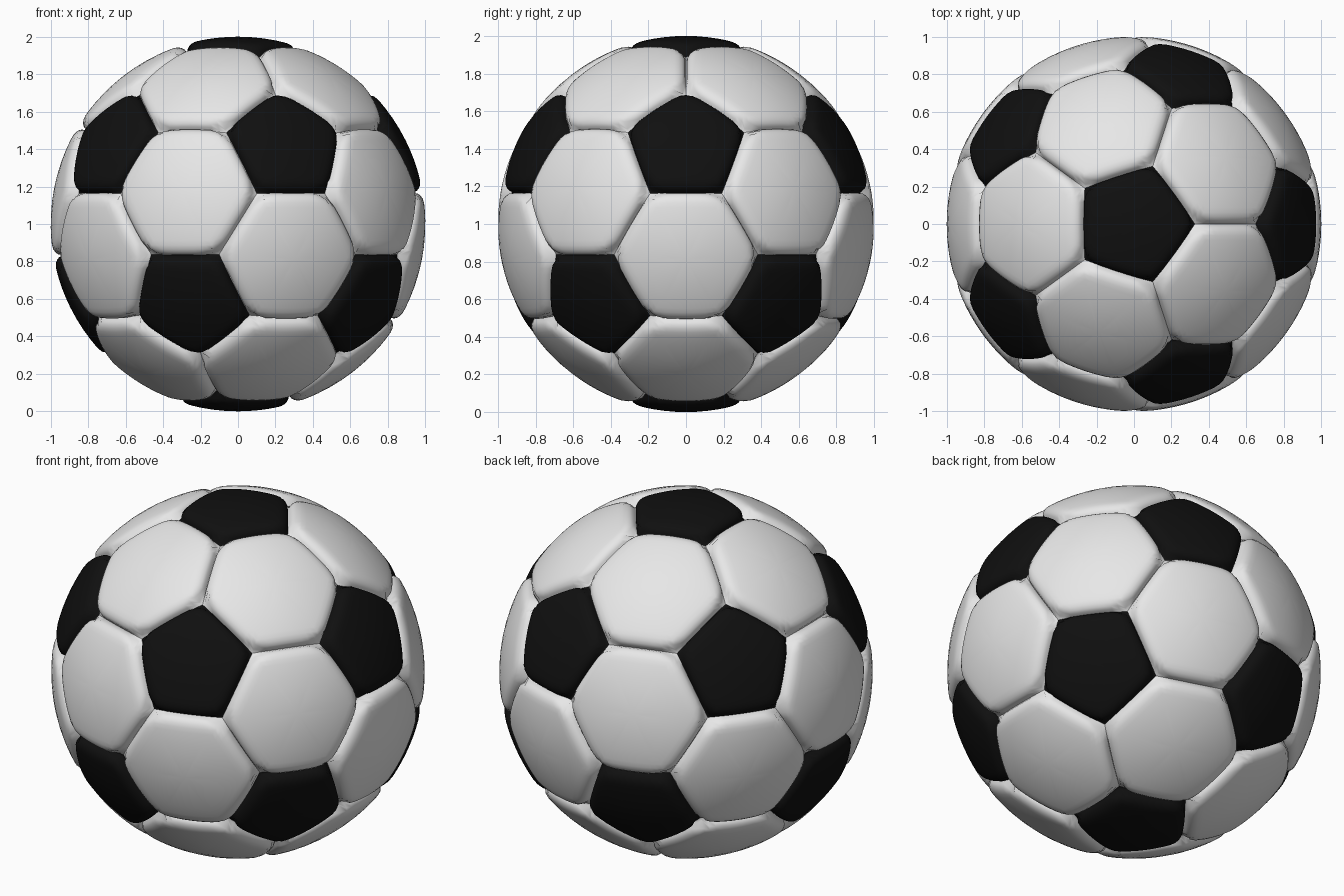
import bpy, bmesh, math
from itertools import combinations
from mathutils import Vector

if "Cube" in bpy.data.objects:
    bpy.data.objects.remove(bpy.data.objects["Cube"])

R, GROOVE, WIDTH = 1.0, 0.945, 0.075      # ball radius, seam radius, rounded rim width
RINGS = [0, .2, .4, .58, .68, .76, .83, .89, .94, .975, 1]
SEG = 10                                   # segments along each panel edge


def material(name, v):
    m = bpy.data.materials.new(name)
    m.diffuse_color = (v, v, v, 1)
    m.use_nodes = True
    m.node_tree.nodes["Principled BSDF"].inputs["Base Color"].default_value = m.diffuse_color
    return m


# Icosahedron corners: a pole at top and bottom, two rings of five
lat = math.atan(0.5)
ico = [Vector((0, 0, 1)), Vector((0, 0, -1))]
for k in range(5):
    for s, off in ((1, 0), (-1, 36)):
        a = math.radians(72 * k + off)
        ico.append(Vector((math.cos(lat) * math.cos(a), math.cos(lat) * math.sin(a), s * math.sin(lat))))


def near(a, b):
    return 0.1 < (a - b).length < 1.2


def ordered(points):
    """Sort panel corners counter-clockwise seen from outside."""
    c = sum(points, Vector()).normalized()
    u = (points[0] - c * points[0].dot(c)).normalized()
    v = c.cross(u)
    return c, sorted(points, key=lambda p: math.atan2(p.dot(v), p.dot(u)))


def add_panel(bm, points):
    """Puffed panel: spherical in the middle, rounded down into the seams."""
    c, pts = ordered([p.normalized() for p in points])
    n = len(pts)
    walls = [pts[i].cross(pts[(i + 1) % n]).normalized() for i in range(n)]

    def surface(p):
        d = p.normalized()
        u = math.sqrt(sum(max(0, 1 - d.dot(w) / WIDTH) ** 2 for w in walls))
        r = GROOVE + (R - GROOVE) * math.sqrt(max(0, 1 - min(u, 1) ** 2.4))
        return bm.verts.new(d * r + Vector((0, 0, 1)))

    rim = [pts[i].lerp(pts[(i + 1) % n], j / SEG) for i in range(n) for j in range(SEG)]
    centre = surface(c)
    prev = None
    for t in RINGS[1:]:
        ring = [surface(c.lerp(p, t)) for p in rim]
        for i in range(len(ring)):
            j = (i + 1) % len(ring)
            if prev:
                bm.faces.new((prev[i], ring[i], ring[j], prev[j]))
            else:
                bm.faces.new((centre, ring[i], ring[j]))
        prev = ring


def build(name, panels, mat):
    bm = bmesh.new()
    for p in panels:
        add_panel(bm, p)
    for f in bm.faces:
        f.smooth = True
    me = bpy.data.meshes.new(name)
    bm.to_mesh(me)
    bm.free()
    me.materials.append(mat)
    bpy.context.collection.objects.link(bpy.data.objects.new(name, me))


# Black pentagons at the icosahedron corners, white hexagons on its faces
pentagons = [[(2 * a + b) / 3 for b in ico if near(a, b)] for a in ico]
hexagons = [[(2 * a + b) / 3 for a in t for b in t if a is not b]
            for t in combinations(ico, 3)
            if all(near(a, b) for a, b in combinations(t, 2))]
build("pentagon_panels", pentagons, material("black", 0.005))
build("hexagon_panels", hexagons, material("white", 0.8))
